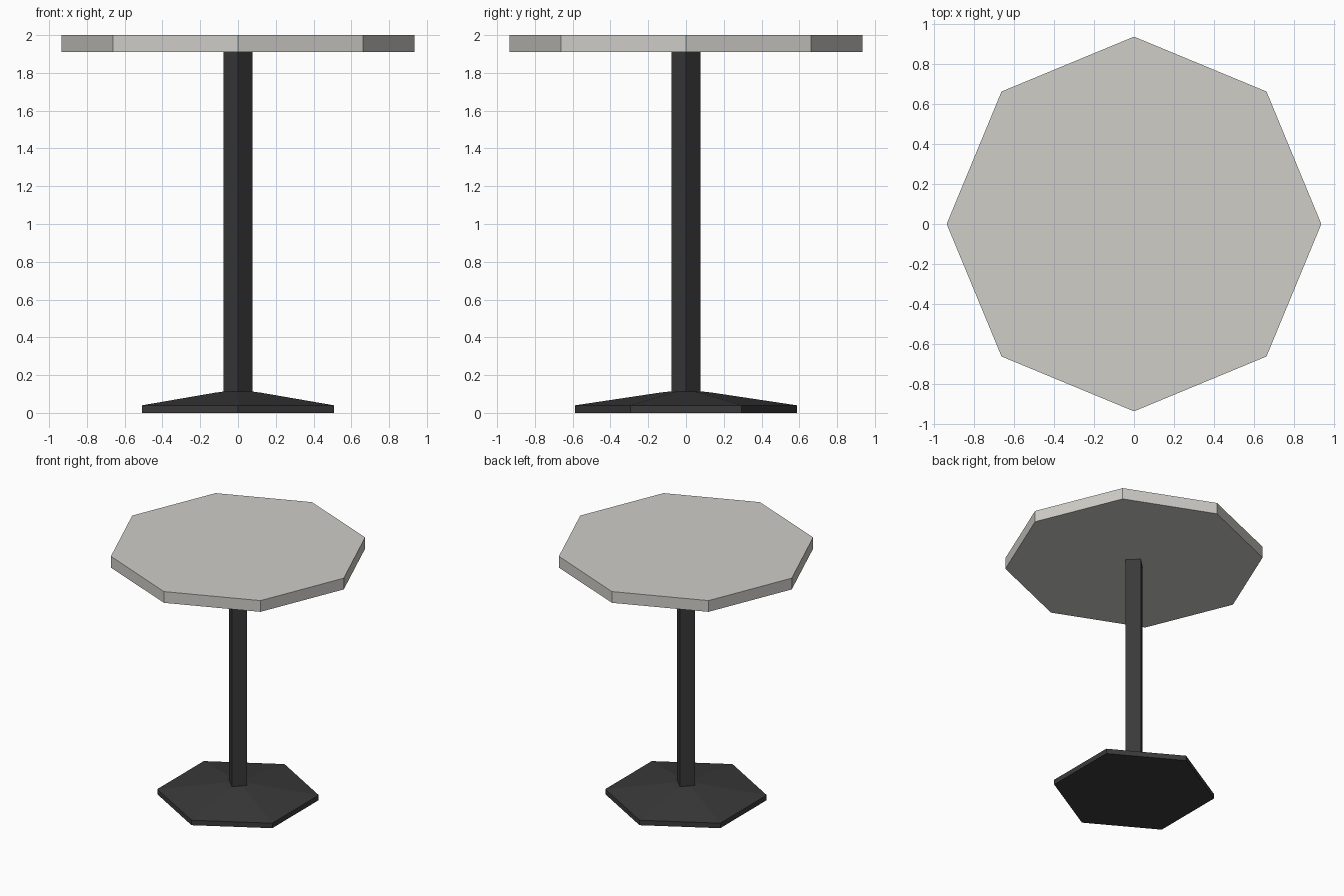
import bpy, bmesh, math

cube = bpy.data.objects.get("Cube")
if cube:
    bpy.data.objects.remove(cube, do_unlink=True)


def material(name, rgb):
    mat = bpy.data.materials.new(name)
    mat.use_nodes = True
    color = (*rgb, 1.0)
    mat.diffuse_color = color
    mat.node_tree.nodes["Principled BSDF"].inputs["Base Color"].default_value = color
    return mat


def lathe(name, sides, profile, mat, start=0.0):
    """Capped flat-sided solid from (radius, height) rings, bottom to top."""
    bm = bmesh.new()
    rings = []
    for radius, z in profile:
        angles = [start + math.tau * i / sides for i in range(sides)]
        rings.append([bm.verts.new((radius * math.cos(a), radius * math.sin(a), z))
                      for a in angles])
    for low, high in zip(rings, rings[1:]):
        for i in range(sides):
            j = (i + 1) % sides
            bm.faces.new((low[i], low[j], high[j], high[i]))
    bm.faces.new(rings[0][::-1])
    bm.faces.new(rings[-1])
    mesh = bpy.data.meshes.new(name)
    bm.to_mesh(mesh)
    bm.free()
    mesh.materials.append(mat)
    obj = bpy.data.objects.new(name, mesh)
    bpy.context.collection.objects.link(obj)
    return obj


stone = material("pale warm grey", (0.62, 0.61, 0.575))
metal = material("charcoal metal", (0.042, 0.042, 0.042))

# Octagonal top with corners on the axes
lathe("table_top", 8, [(0.935, 1.91), (0.935, 2.0)], stone)

# Square column turned to a diamond
lathe("column", 4, [(0.078, 0.1), (0.078, 1.91)], metal)

# Hexagonal foot: short rim, shallow slope and a nearly flat crown
lathe("base", 6, [(0.587, 0.0), (0.587, 0.04), (0.14, 0.107), (0.08, 0.114)],
      metal, math.pi / 2)
